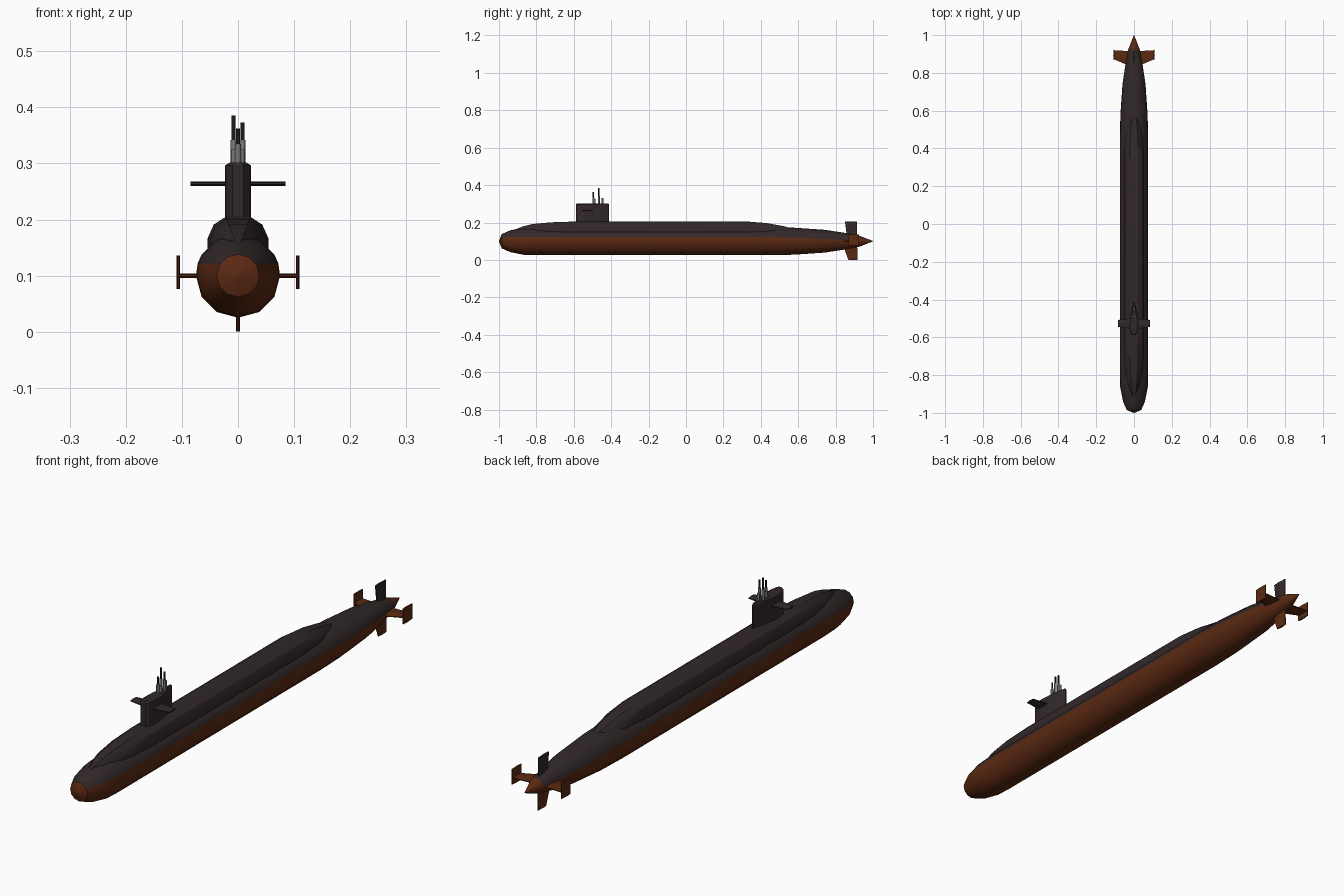
import bpy, bmesh, math

if "Cube" in bpy.data.objects:
    bpy.data.objects.remove(bpy.data.objects["Cube"])


def material(name, rgb):
    m = bpy.data.materials.new(name)
    m.diffuse_color = (*rgb, 1)
    m.use_nodes = True
    m.node_tree.nodes["Principled BSDF"].inputs["Base Color"].default_value = m.diffuse_color
    return m


DARK = material("charcoal", (0.031, 0.021, 0.022))
BROWN = material("rust brown", (0.105, 0.022, 0.006))
GREY = material("mast grey", (0.20, 0.20, 0.20))
BLACK = material("mast black", (0.012, 0.010, 0.010))


def loft(name, rings, mats, rule=None, smooth=None):
    """Skin a list of equal-length point rings and cap both ends."""
    bm = bmesh.new()
    vs = [[bm.verts.new(p) for p in ring] for ring in rings]
    n = len(rings[0])
    for i in range(len(rings) - 1):
        for j in range(n):
            k = (j + 1) % n
            f = bm.faces.new((vs[i][j], vs[i][k], vs[i + 1][k], vs[i + 1][j]))
            f.material_index = rule(i, j) if rule else 0
    bm.faces.new(vs[0])
    bm.faces.new(vs[-1])
    bmesh.ops.recalc_face_normals(bm, faces=bm.faces)
    me = bpy.data.meshes.new(name)
    bm.to_mesh(me)
    bm.free()
    for m in mats:
        me.materials.append(m)
    ob = bpy.data.objects.new(name, me)
    bpy.context.collection.objects.link(ob)
    if smooth:
        bpy.context.view_layer.objects.active = ob
        ob.select_set(True)
        bpy.ops.object.shade_smooth_by_angle(angle=math.radians(smooth))
        ob.select_set(False)
    return ob


# Hull: twelve-sided body with an extra edge on each side at the waterline
AXIS = 0.1
hull = [(-1.0, 0.002), (-0.985, 0.038), (-0.94, 0.058), (-0.865, 0.073),
        (-0.8, 0.075), (0.45, 0.075), (0.58, 0.072), (0.74, 0.061),
        (0.84, 0.046), (0.925, 0.030), (1.0, 0.001)]


def hull_ring(y, r):
    t = min(max((y - 0.5) / 0.42, 0), 1)
    water = 0.022 - 0.018 * t
    a = math.degrees(math.asin(min(water / r, 0.47)))
    angles = sorted([30 * k for k in range(12)] + [a, 180 - a])
    return [(r * math.cos(math.radians(g)), y, AXIS + r * math.sin(math.radians(g)))
            for g in angles]


last = len(hull) - 2
loft("hull", [hull_ring(*p) for p in hull], [BROWN, DARK],
     lambda i, j: int(1 <= j <= 6 and 0 < i < last), smooth=32)

# Casing: raised deck along the top of the hull (y, half width, top height)
casing = [(-0.92, 0.012, 0.160), (-0.87, 0.032, 0.180), (-0.82, 0.042, 0.192),
          (-0.72, 0.051, 0.201), (-0.6, 0.054, 0.205), (0.33, 0.054, 0.205),
          (0.43, 0.050, 0.197), (0.52, 0.040, 0.181), (0.58, 0.022, 0.165)]


def casing_ring(y, w, top):
    half = [(w, 0.13), (w, top - 0.038), (w * 0.8, top - 0.014), (w * 0.4, top)]
    pts = half + [(-x, z) for x, z in reversed(half)]
    return [(x, y, z) for x, z in pts]


loft("deck_casing", [casing_ring(*c) for c in casing], [DARK], smooth=32)

# Sail: blunt nose, tapering to a thin trailing edge, with a slightly crowned top
sail_plan = [(0.010, -0.588), (0.020, -0.575), (0.0235, -0.545), (0.0215, -0.50),
             (0.014, -0.455), (0.002, -0.412)]
outline = sail_plan + [(-x, y) for x, y in reversed(sail_plan)]
loft("sail", [[(x, y, 0.19) for x, y in outline],
              [(x, y, 0.296) for x, y in outline],
              [(x * 0.6, -0.5 + (y + 0.5) * 0.96, 0.302) for x, y in outline]],
     [DARK])


def fin(name, root, tip, thick, axis, mat):
    """Fin from root to tip; each is (span position, lead y, trail y)."""
    rings = []
    for s, a, b in (root, tip):
        mid = a + (b - a) * 0.4
        sec = [(a, 0.2), (mid, 0.5), (b, 0.2), (b, -0.2), (mid, -0.5), (a, -0.2)]
        if axis[0] == 'x':
            rings.append([(s, y, axis[1] + t * thick) for y, t in sec])
        else:
            rings.append([(axis[1] + t * thick, y, s) for y, t in sec])
    return loft(name, rings, [mat])


# Planes on both sides, and the plates at the tips of the stern planes
for s, side in ((1, "right"), (-1, "left")):
    fin("sail_plane_" + side, (s * 0.015, -0.555, -0.50), (s * 0.085, -0.545, -0.508),
        0.008, ('x', 0.264), DARK)
    fin("stern_plane_" + side, (s * 0.02, 0.835, 0.915), (s * 0.106, 0.872, 0.92),
        0.008, ('x', AXIS), BROWN)
    fin("end_plate_" + side, (0.076, 0.868, 0.925), (0.136, 0.868, 0.925),
        0.007, ('z', s * 0.1065), BROWN)

# Rudders above and below the tail
fin("upper_rudder", (0.11, 0.862, 0.915), (0.205, 0.85, 0.915), 0.008, ('z', 0), DARK)
fin("lower_rudder", (0.09, 0.835, 0.915), (0.0, 0.868, 0.917), 0.008, ('z', 0), BROWN)


def rod(name, x, y, z0, z1, r, mat):
    ring = [(x + r * math.cos(k * math.pi / 4), y + r * math.sin(k * math.pi / 4))
            for k in range(8)]
    loft(name, [[(a, b, z) for a, b in ring] for z in (z0, z1)], [mat], smooth=50)


# Masts: grey sleeves with thin dark rods (x, y, sleeve top, rod top)
masts = [(-0.008, -0.466, 0.342, 0.385), (0.008, -0.466, 0.342, 0.373),
         (0.0, -0.495, 0.335, 0.362), (-0.007, -0.488, 0.325, 0.0),
         (0.007, -0.488, 0.325, 0.0), (0.0, -0.447, 0.33, 0.0)]
for i, (x, y, sleeve, top) in enumerate(masts, 1):
    rod(f"mast_sleeve_{i}", x, y, 0.275, sleeve, 0.0052, GREY)
    if top:
        rod(f"mast_rod_{i}", x, y, sleeve - 0.01, top, 0.0036, BLACK)
